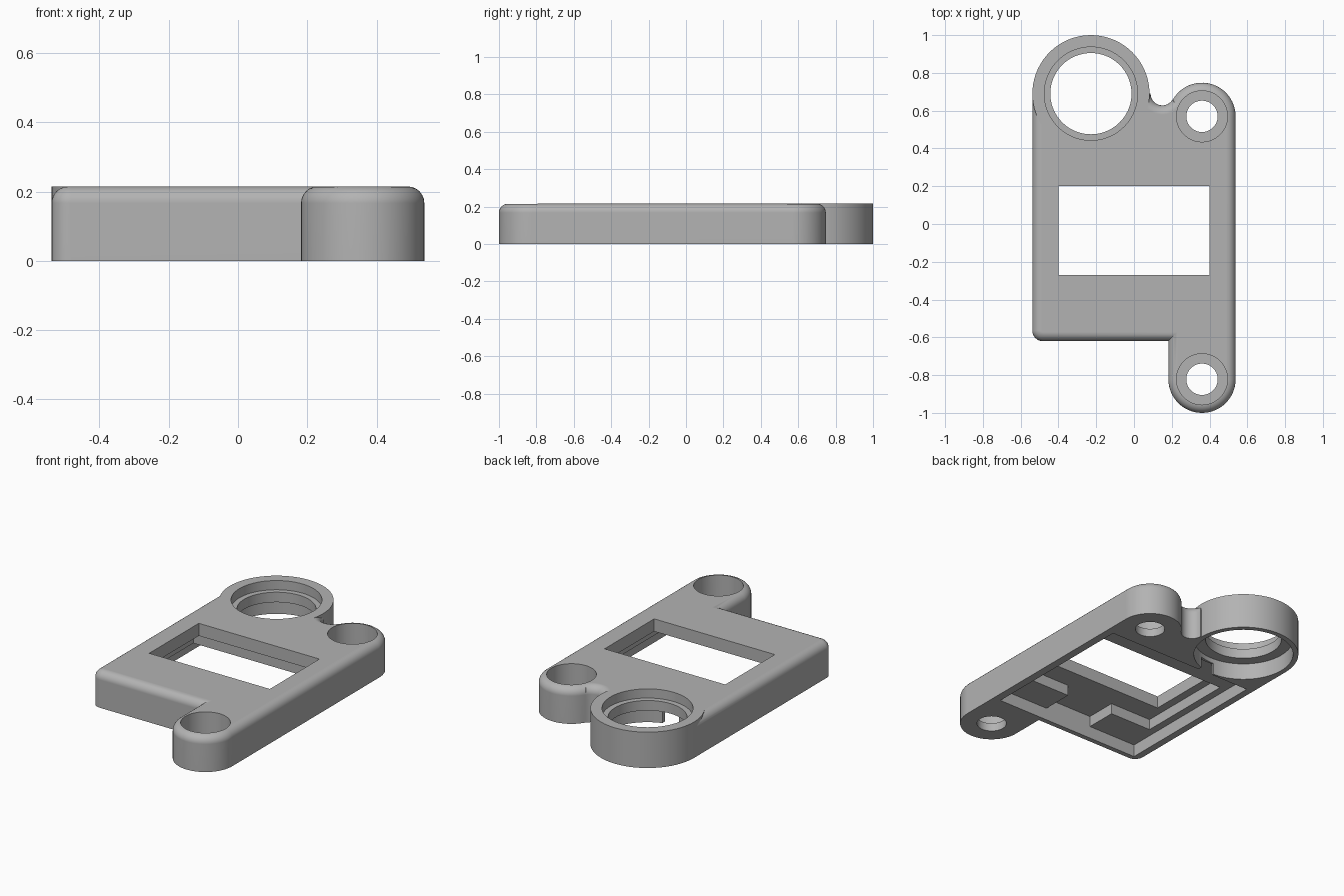
import bpy
import bmesh
from math import cos, sin, pi, radians
from mathutils import Vector

cube = bpy.data.objects.get("Cube")
if cube:
    bpy.data.objects.remove(cube, do_unlink=True)

TOP = 0.215      # height of the housing
BOSS_X, BACK_Y, FRONT_Y, BOSS_R = 0.36, 0.57, -0.822, 0.178
RING_X, RING_Y, RING_R = -0.228, 0.69, 0.31
LEFT, FRONT = -0.538, -0.62

grey = bpy.data.materials.new("plain grey")
grey.use_nodes = True
grey.diffuse_color = (0.45, 0.45, 0.45, 1)
grey.node_tree.nodes["Principled BSDF"].inputs["Base Color"].default_value = (0.45, 0.45, 0.45, 1)


def arc(cx, cy, r, start, end, steps):
    angles = [radians(start + (end - start) * i / steps) for i in range(steps + 1)]
    return [(cx + r * cos(a), cy + r * sin(a)) for a in angles]


def prism(name, outline, z0, z1, round_top=0):
    """Extrude a closed outline, optionally rounding its upper rim."""
    bm = bmesh.new()
    face = bm.faces.new([bm.verts.new((x, y, z0)) for x, y in outline])
    extruded = bmesh.ops.extrude_face_region(bm, geom=[face])["geom"]
    verts = [v for v in extruded if isinstance(v, bmesh.types.BMVert)]
    bmesh.ops.translate(bm, verts=verts, vec=Vector((0, 0, z1 - z0)))
    bmesh.ops.recalc_face_normals(bm, faces=bm.faces)
    if round_top:
        rim = [e for e in bm.edges if all(v.co.z > z1 - 1e-5 for v in e.verts)]
        bmesh.ops.bevel(bm, geom=rim, offset=round_top, offset_type="OFFSET",
                        segments=6, profile=0.5, affect="EDGES")
    mesh = bpy.data.meshes.new(name)
    bm.to_mesh(mesh)
    bm.free()
    mesh.materials.append(grey)
    obj = bpy.data.objects.new(name, mesh)
    bpy.context.collection.objects.link(obj)
    return obj


def box(name, x0, x1, y0, y1, z0, z1):
    return prism(name, [(x0, y0), (x1, y0), (x1, y1), (x0, y1)], z0, z1)


def disc(name, x, y, r, z0, z1):
    return prism(name, arc(x, y, r, 0, 360, 72)[:-1], z0, z1)


def combine(target, tool, operation):
    mod = target.modifiers.new(tool.name, "BOOLEAN")
    mod.operation, mod.solver, mod.object = operation, "EXACT", tool
    bpy.context.view_layer.objects.active = target
    bpy.ops.object.modifier_apply(modifier=mod.name)
    bpy.data.objects.remove(tool, do_unlink=True)


# Main body: fillet beside the ring, two screw bosses, rounded front corner
outline = arc(0.15, 0.69, 0.062, 180, 330, 16)
outline += arc(BOSS_X, BACK_Y, BOSS_R, 150, 0, 24)
outline += arc(BOSS_X, FRONT_Y, BOSS_R, 0, -180, 30)
outline += [(BOSS_X - BOSS_R, FRONT)]
outline += arc(LEFT + 0.055, FRONT + 0.055, 0.055, 270, 180, 8)
outline += [(LEFT, RING_Y)]
housing = prism("housing", outline, 0, TOP, round_top=0.048)

# Sharp-edged ring at the back
combine(housing, disc("ring", RING_X, RING_Y, RING_R, 0, TOP), "UNION")

cutters = [
    # Window and the stepped pocket underneath
    box("window", -0.4, 0.4, -0.27, 0.2, -0.1, 0.3),
    box("pocket", -0.495, 0.49, -0.59, 0.4, -0.1, 0.075),
    box("screen_recess", -0.45, 0.45, -0.4, 0.22, -0.1, 0.14),
    box("connector_recess", -0.17, 0.15, -0.59, -0.35, -0.1, 0.14),
    box("wire_slot", -0.24, -0.14, 0.36, 0.48, -0.1, 0.07),
    # Stepped bore through the ring
    disc("ring_hole", RING_X, RING_Y, 0.215, -0.1, 0.3),
    disc("ring_top_bore", RING_X, RING_Y, 0.247, 0.16, 0.3),
    disc("ring_bottom_bore", RING_X, RING_Y, 0.28, -0.1, 0.1),
]
# Screw holes with deep counterbores
for y in (BACK_Y, FRONT_Y):
    cutters.append(disc("screw_hole", BOSS_X, y, 0.083, -0.1, 0.3))
    cutters.append(disc("screw_counterbore", BOSS_X, y, 0.135, 0.05, 0.3))
for cutter in cutters:
    combine(housing, cutter, "DIFFERENCE")

# Smooth the curves, keep flats flat
bpy.ops.object.select_all(action="DESELECT")
housing.select_set(True)
bpy.context.view_layer.objects.active = housing
bpy.ops.object.shade_smooth_by_angle(angle=radians(30))
weighted = housing.modifiers.new("flat_faces", "WEIGHTED_NORMAL")
weighted.keep_sharp = True
